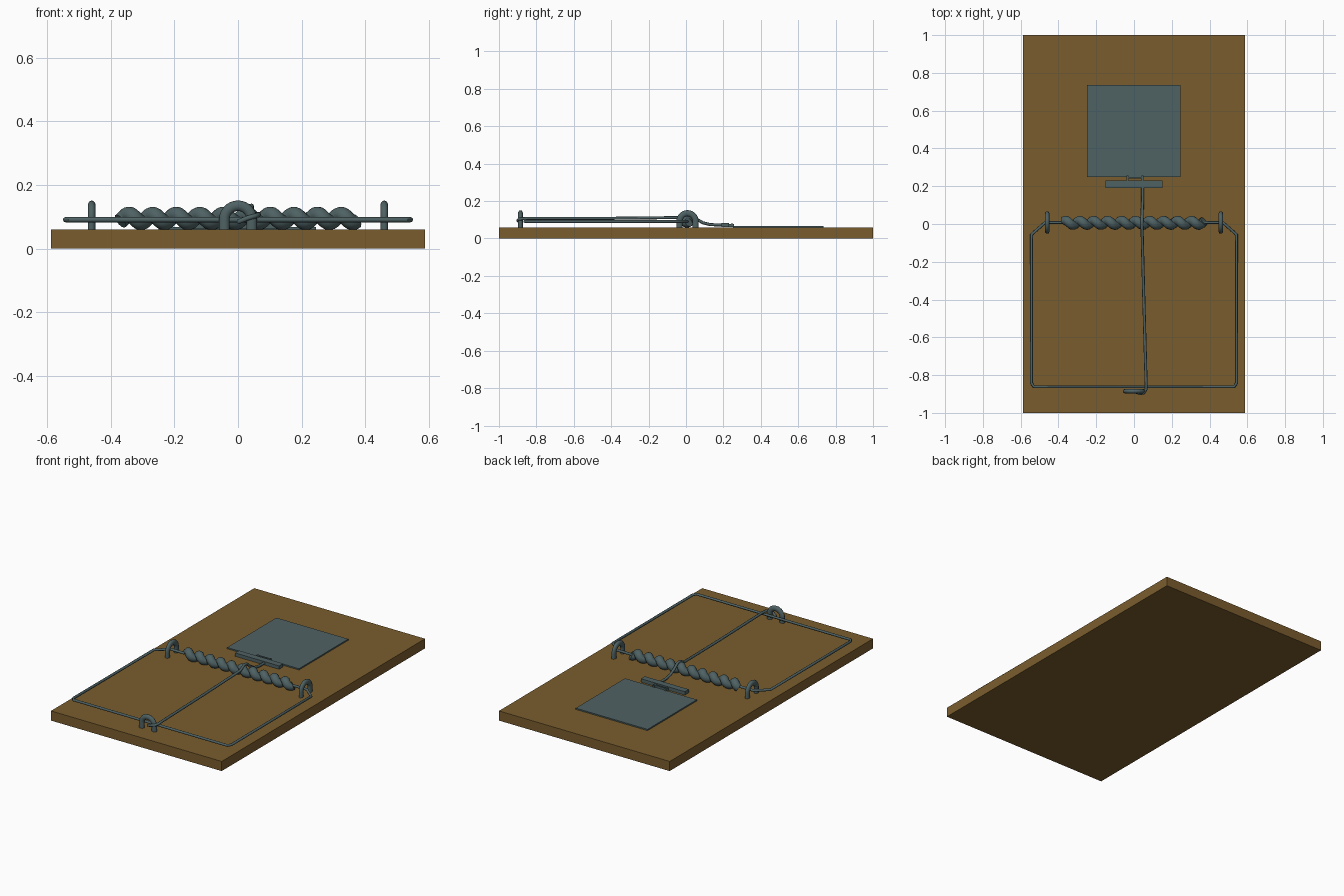
import bpy
from math import sin, cos, pi, radians

if "Cube" in bpy.data.objects:
    bpy.data.objects.remove(bpy.data.objects["Cube"])


def material(name, colour):
    m = bpy.data.materials.new(name)
    m.use_nodes = True
    m.diffuse_color = colour
    m.node_tree.nodes["Principled BSDF"].inputs["Base Color"].default_value = colour
    return m


wood = material("brown wood", (0.195, 0.11, 0.027, 1))
metal = material("grey steel", (0.078, 0.122, 0.127, 1))


def box(name, lo, hi, mat):
    centre = [(a + b) / 2 for a, b in zip(lo, hi)]
    bpy.ops.mesh.primitive_cube_add(size=1, location=centre)
    ob = bpy.context.object
    ob.name = name
    ob.scale = [b - a for a, b in zip(lo, hi)]
    bpy.ops.object.transform_apply(location=False, rotation=False)
    ob.data.materials.append(mat)
    return ob


def wire(name, points, radius, closed=False, sides=2):
    """Round wire swept along a list of points, turned into a mesh."""
    cu = bpy.data.curves.new(name, "CURVE")
    cu.dimensions = "3D"
    cu.bevel_depth = radius
    cu.bevel_resolution = sides
    cu.use_fill_caps = True
    sp = cu.splines.new("POLY")
    sp.points.add(len(points) - 1)
    for p, co in zip(sp.points, points):
        p.co = (*co, 1)
    sp.use_cyclic_u = closed
    ob = bpy.data.objects.new(name, cu)
    bpy.context.collection.objects.link(ob)
    bpy.ops.object.select_all(action="DESELECT")
    bpy.context.view_layer.objects.active = ob
    ob.select_set(True)
    bpy.ops.object.convert(target="MESH")
    ob = bpy.context.object
    ob.data.materials.clear()
    ob.data.materials.append(metal)
    bpy.ops.object.shade_smooth_by_angle(angle=radians(50))
    return ob


def staple(name, location, turn):
    """Arched staple with its feet sunk in the board."""
    r, spring_line = 0.043, 0.092
    pts = [(r, 0, 0.05)]
    pts += [(r * cos(pi * i / 14), 0, spring_line + r * sin(pi * i / 14)) for i in range(15)]
    pts += [(-r, 0, 0.05)]
    ob = wire(name, pts, 0.0165, sides=3)
    ob.scale.y = 0.78
    ob.location = location
    ob.rotation_euler.z = turn


# Board, bait plate and hinge
box("board", (-0.588, -1, 0), (0.588, 1, 0.06), wood)
box("bait_plate", (-0.25, 0.25, 0.06), (0.245, 0.735, 0.068), metal)
box("hinge_block", (-0.152, 0.19, 0.062), (0.15, 0.229, 0.083), metal)
for x in (-0.035, 0.045):
    box("hinge_tab", (x - 0.006, 0.225, 0.062), (x + 0.006, 0.256, 0.078), metal)
box("hinge_pin", (-0.041, 0.24, 0.068), (0.051, 0.25, 0.08), metal)

# Staples
staple("left_staple", (0.46, 0.008, 0), pi / 2)
staple("right_staple", (-0.46, 0.008, 0), pi / 2)
staple("front_staple", (0, -0.885, 0), 0)

# Hammer bar: a closed loop that runs through the spring
half = [(0.47, 0.008), (0.542, -0.055), (0.543, -0.842), (0.53, -0.862)]
loop = half + [(-x, y) for x, y in reversed(half)]
wire("hammer_bar", [(x, y, 0.091) for x, y in loop], 0.008, closed=True)

# Twisted spring
turns, steps, length = 10, 20, 0.74
coil = []
for i in range(turns * steps + 1):
    t = 2 * pi * i / steps - pi / 4
    x = -length / 2 + length * i / (turns * steps)
    coil.append((x, 0.006 + 0.012 * cos(t), 0.095 + 0.012 * sin(t)))
wire("spring", coil, 0.025, sides=4)

# Holding rod, arched over the spring and hooked in the front staple
wire("holding_rod", [
    (0.046, 0.2, 0.072), (0.046, 0.13, 0.074), (0.044, 0.09, 0.084), (0.043, 0.055, 0.105),
    (0.042, 0.025, 0.131), (0.042, 0, 0.134), (0.043, -0.04, 0.112), (0.052, -0.4, 0.108),
    (0.064, -0.84, 0.108), (0.064, -0.875, 0.106), (0.052, -0.895, 0.102),
    (0.03, -0.899, 0.096), (0, -0.885, 0.084)], 0.008)
